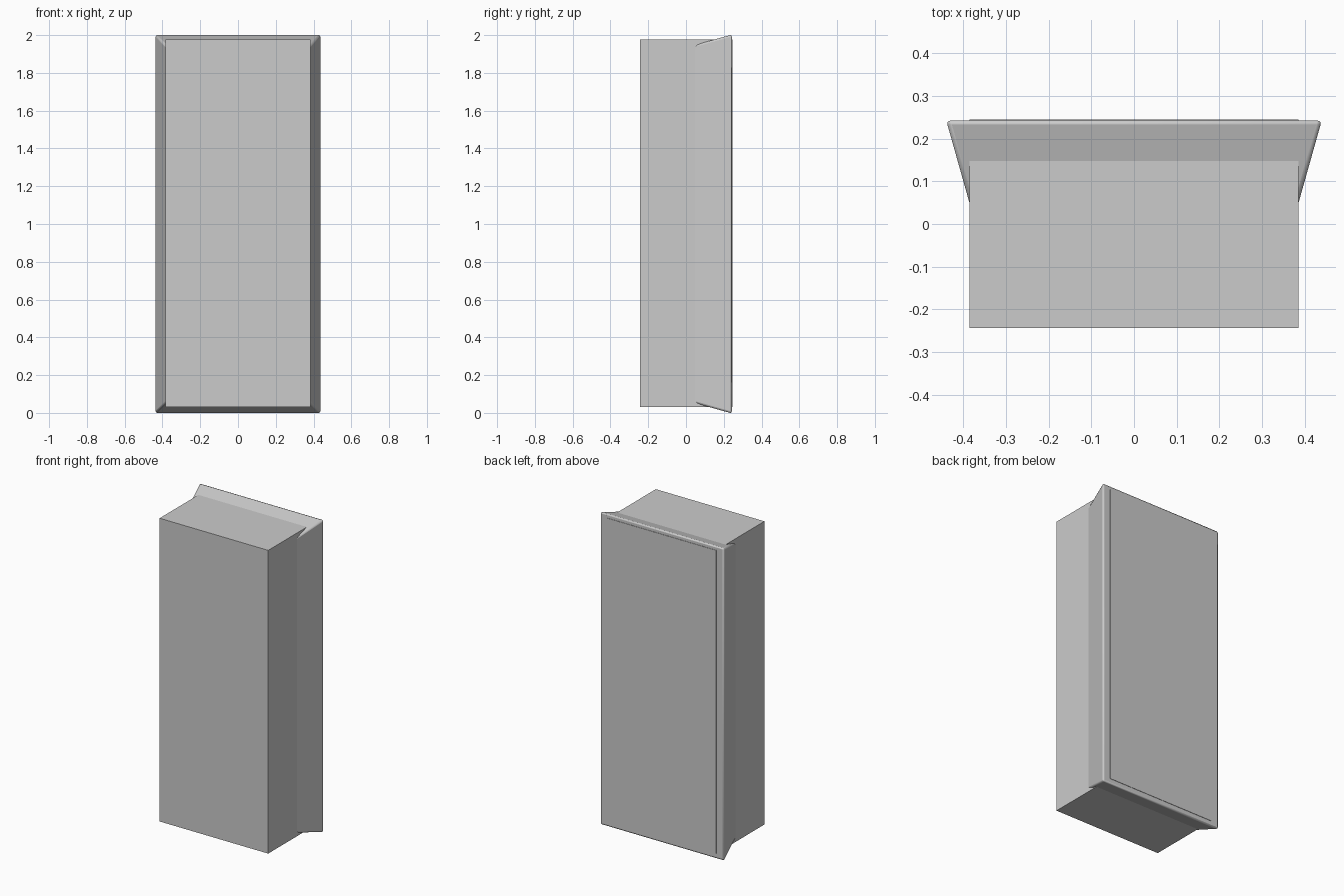
import bpy, bmesh

if "Cube" in bpy.data.objects:
    bpy.data.objects.remove(bpy.data.objects["Cube"])


def loft(name, sections):
    """Closed solid through two rectangles: (y, half_width, z_low, z_high)."""
    bm = bmesh.new()
    rings = [[bm.verts.new((x, y, z)) for x, z in
              ((-w, lo), (w, lo), (w, hi), (-w, hi))]
             for y, w, lo, hi in sections]
    a, b = rings
    bm.faces.new(a)
    bm.faces.new(b[::-1])
    for i in range(4):
        j = (i + 1) % 4
        bm.faces.new((a[i], b[i], b[j], a[j]))
    bmesh.ops.recalc_face_normals(bm, faces=bm.faces)
    mesh = bpy.data.meshes.new(name)
    bm.to_mesh(mesh)
    bm.free()
    obj = bpy.data.objects.new(name, mesh)
    bpy.context.collection.objects.link(obj)
    return obj


# Main rectangular body, its back standing slightly proud of the rim
loft("body", [(-0.244, 0.385, 0.032, 1.976), (0.245, 0.385, 0.032, 1.976)])

# Flared rim around the back with softened edges
rim = loft("flared_rim", [(0.02, 0.377, 0.06, 1.94),
                          (0.2425, 0.4397, -0.0026, 2.0026)])
bevel = rim.modifiers.new("soft_edges", 'BEVEL')
bevel.width = 0.01
bevel.segments = 2
bevel.limit_method = 'NONE'
bpy.context.view_layer.objects.active = rim
rim.select_set(True)
bpy.ops.object.shade_smooth_by_angle()
